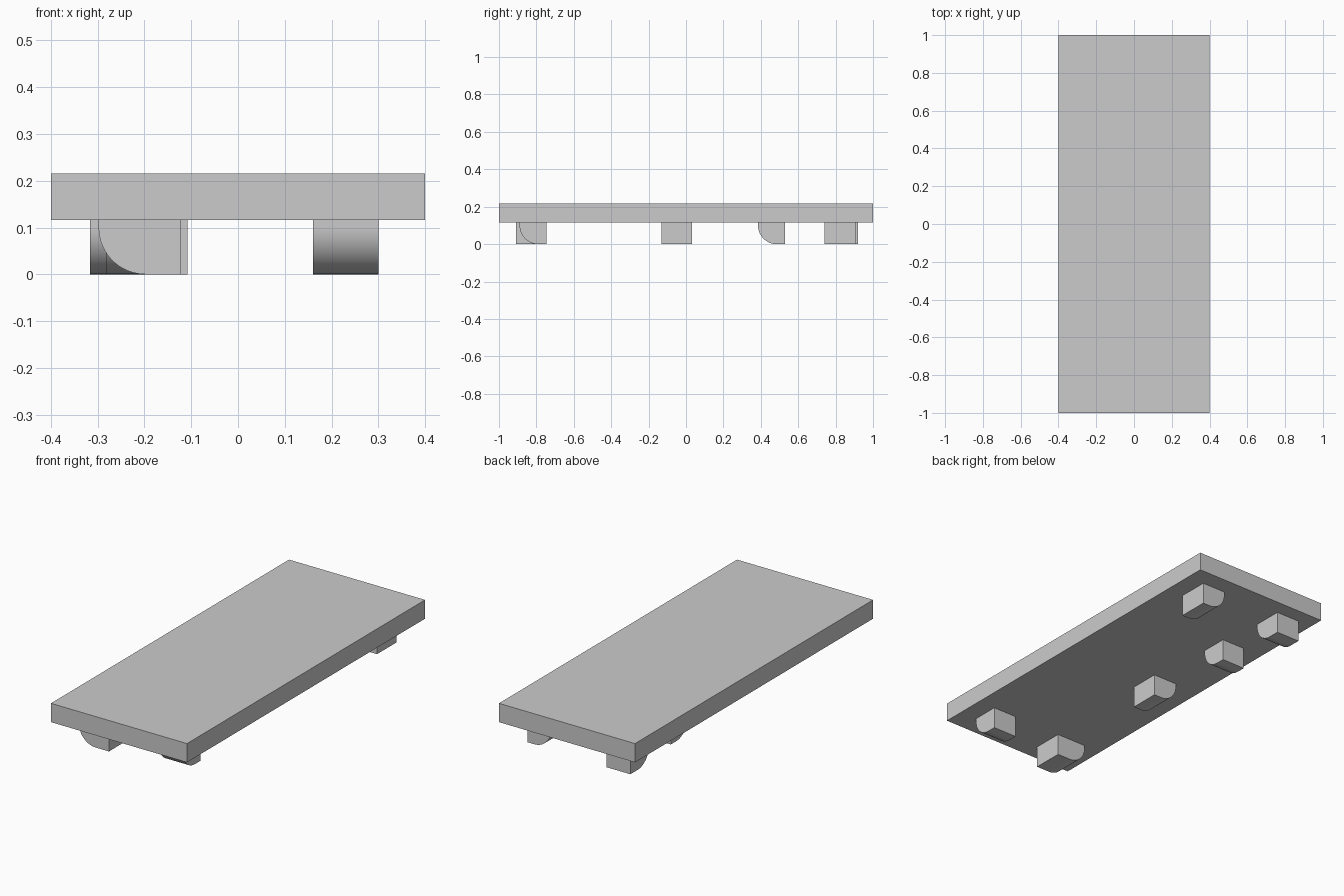
import bpy
import bmesh

default = bpy.data.objects.get("Cube")
if default:
    bpy.data.objects.remove(default, do_unlink=True)

UNDERSIDE = 0.116
TOP = 0.216
RADIUS = 0.1

grey = bpy.data.materials.new("plain grey")
grey.use_nodes = True
grey.diffuse_color = (0.6, 0.6, 0.6, 1)
grey.node_tree.nodes["Principled BSDF"].inputs["Base Color"].default_value = grey.diffuse_color


def block(name, xs, ys, zs, round_axis=None):
    """Box between limits; optionally round its lower edge on the negative side of an axis."""
    bm = bmesh.new()
    bmesh.ops.create_cube(bm, size=1)
    for v in bm.verts:
        v.co = [lim[0] if c < 0 else lim[1] for c, lim in zip(v.co, (xs, ys, zs))]
    if round_axis is not None:
        low = (xs, ys)[round_axis][0]
        edges = [e for e in bm.edges
                 if all(abs(v.co.z - zs[0]) < 1e-5 and abs(v.co[round_axis] - low) < 1e-5
                        for v in e.verts)]
        bmesh.ops.bevel(bm, geom=edges, offset=RADIUS, segments=24,
                        profile=0.5, affect='EDGES')
    bmesh.ops.recalc_face_normals(bm, faces=bm.faces)
    mesh = bpy.data.meshes.new(name)
    bm.to_mesh(mesh)
    bm.free()
    mesh.materials.append(grey)
    obj = bpy.data.objects.new(name, mesh)
    bpy.context.collection.objects.link(obj)
    if round_axis is not None:
        bpy.ops.object.select_all(action='DESELECT')
        obj.select_set(True)
        bpy.context.view_layer.objects.active = obj
        bpy.ops.object.shade_smooth_by_angle()
    return obj


# Flat rectangular slab
block("slab", (-0.4, 0.4), (-1, 1), (UNDERSIDE, TOP))

# Six feet, each with one rounded lower edge facing -x (0) or -y (1)
X, Y = 0, 1
feet = {
    "back_left_foot": ((0.16, 0.30), (0.74, 0.905), X),
    "back_right_foot": ((-0.317, -0.178), (0.76, 0.92), Y),
    "mid_back_right_foot": ((-0.282, -0.145), (0.385, 0.53), Y),
    "middle_right_foot": ((-0.25, -0.108), (-0.13, 0.033), X),
    "front_left_foot": ((0.16, 0.30), (-0.89, -0.745), Y),
    "front_right_foot": ((-0.298, -0.122), (-0.91, -0.745), X),
}
for name, (xs, ys, axis) in feet.items():
    block(name, xs, ys, (0, UNDERSIDE), axis)
